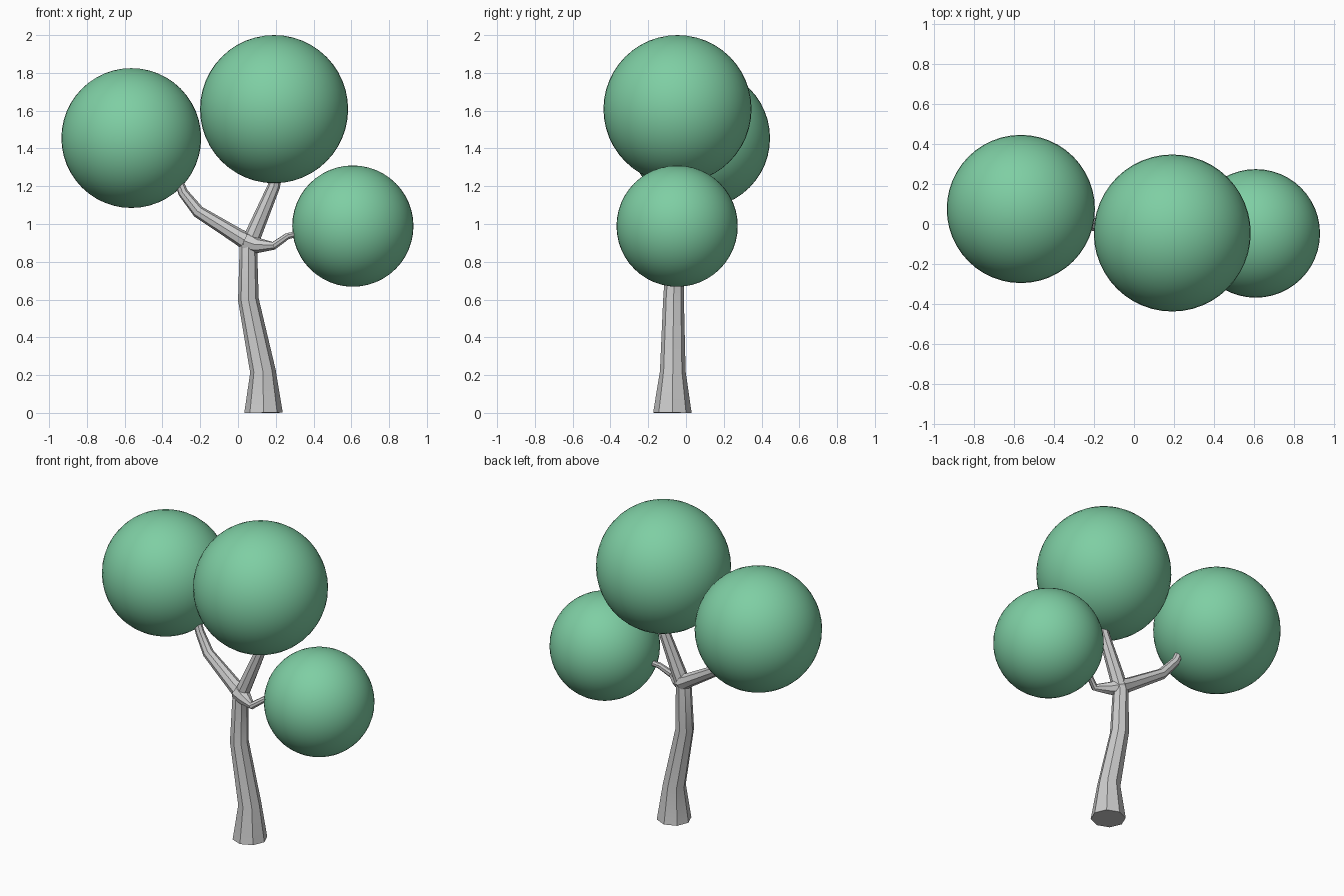
import bpy, bmesh
from math import cos, sin, pi, radians
from mathutils import Vector

if "Cube" in bpy.data.objects:
    bpy.data.objects.remove(bpy.data.objects["Cube"])

leaf = bpy.data.materials.new("leaf_green")
leaf.diffuse_color = (0.21, 0.62, 0.37, 1)
leaf.use_nodes = True
leaf.node_tree.nodes["Principled BSDF"].inputs["Base Color"].default_value = leaf.diffuse_color


def tube(name, path, sides=8):
    """Capped tapering tube through (x, y, z, radius) points."""
    pts = [Vector(p[:3]) for p in path]
    last = len(pts) - 1
    bm = bmesh.new()
    rings = []
    side = None
    for i, p in enumerate(pts):
        a = (p - pts[i - 1]).normalized() if i else Vector()
        b = (pts[i + 1] - p).normalized() if i < last else Vector()
        t = (a + b).normalized()
        # carry the side vector along so the tube does not twist
        ref = side or Vector((0, 1, 0))
        side = (ref - t * ref.dot(t)).normalized()
        up = t.cross(side)
        r = path[i][3]
        rings.append([bm.verts.new(p + r * (cos(k) * side + sin(k) * up))
                      for k in (2 * pi * n / sides for n in range(sides))])
    for lo, hi in zip(rings, rings[1:]):
        for n in range(sides):
            m = (n + 1) % sides
            bm.faces.new((lo[n], lo[m], hi[m], hi[n]))
    bm.faces.new(rings[0][::-1])
    bm.faces.new(rings[-1])
    bmesh.ops.recalc_face_normals(bm, faces=bm.faces)
    mesh = bpy.data.meshes.new(name)
    bm.to_mesh(mesh)
    bm.free()
    ob = bpy.data.objects.new(name, mesh)
    bpy.context.collection.objects.link(ob)
    bpy.ops.object.select_all(action='DESELECT')
    ob.select_set(True)
    bpy.context.view_layer.objects.active = ob
    bpy.ops.object.shade_smooth_by_angle(angle=radians(40))


def foliage(name, centre, radius):
    bpy.ops.mesh.primitive_uv_sphere_add(segments=48, ring_count=24,
                                         radius=radius, location=centre)
    ob = bpy.context.object
    ob.name = name
    ob.data.materials.append(leaf)
    bpy.ops.object.shade_smooth()


# Trunk, continuing into the upper branch
tube("trunk", [(0.135, -0.072, 0, 0.102), (0.132, -0.07, 0.22, 0.068),
               (0.055, -0.066, 0.6, 0.055), (0.055, -0.055, 0.88, 0.047),
               (0.092, -0.05, 0.97, 0.043), (0.19, -0.045, 1.2, 0.033),
               (0.2, -0.045, 1.25, 0.03)])

# Side branches
tube("left_branch", [(0.06, -0.05, 0.9, 0.05), (0.0, -0.042, 0.935, 0.042),
                     (-0.21, 0.0, 1.065, 0.033), (-0.29, 0.03, 1.165, 0.027),
                     (-0.315, 0.035, 1.23, 0.023)])
tube("right_branch", [(0.05, -0.055, 0.905, 0.055), (0.11, -0.08, 0.885, 0.04),
                      (0.19, -0.13, 0.885, 0.022), (0.26, -0.1, 0.935, 0.018),
                      (0.34, -0.075, 0.955, 0.016)])

# Foliage balls
foliage("left_foliage", (-0.565, 0.075, 1.455), 0.37)
foliage("top_foliage", (0.191, -0.045, 1.608), 0.392)
foliage("right_foliage", (0.608, -0.047, 0.989), 0.321)
